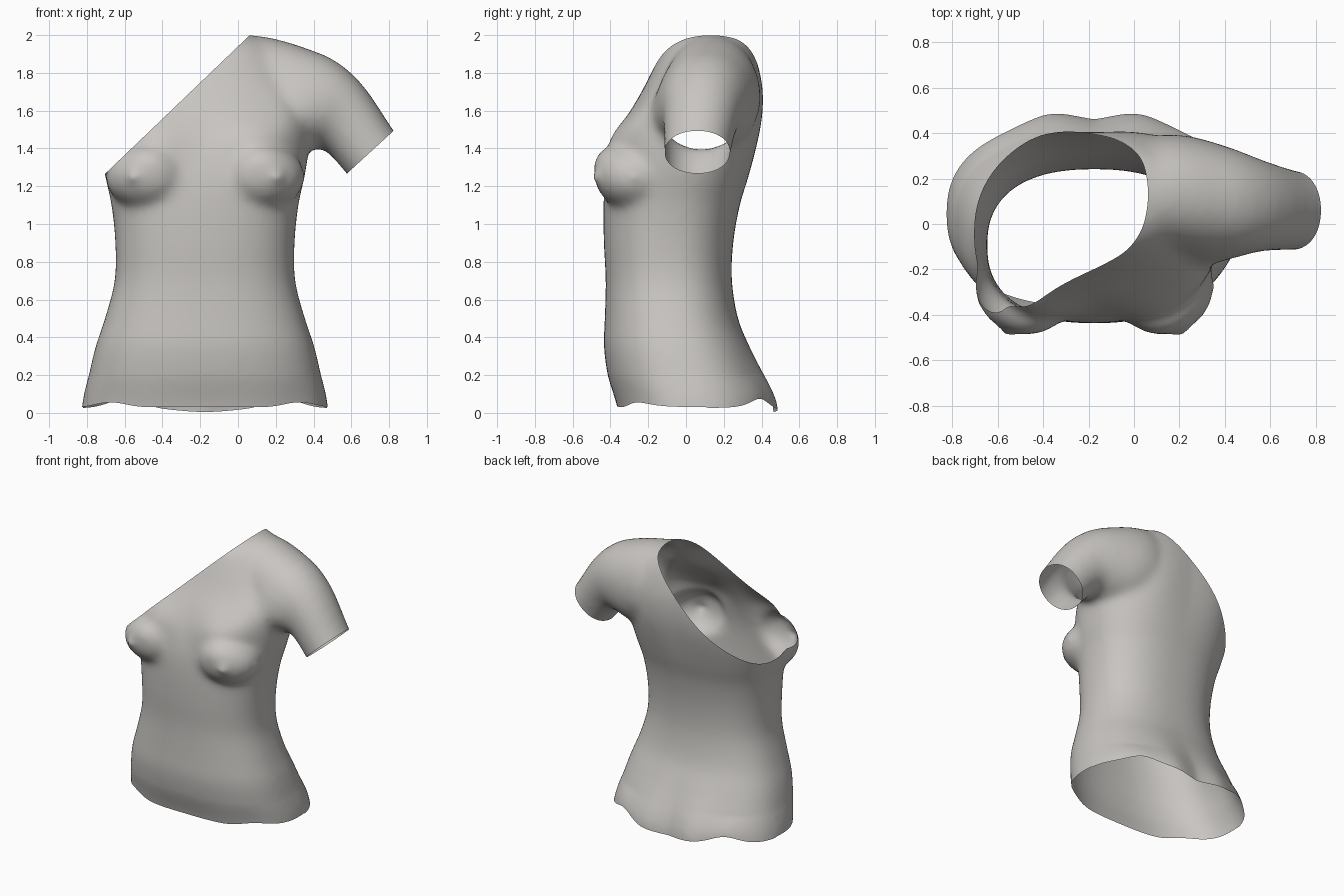
import bpy, bmesh, math
from mathutils import Vector, Matrix

cube = bpy.data.objects.get("Cube")
if cube:
    bpy.data.objects.remove(cube)

CX = -0.175   # body centre line
SIDES = 64
bm = bmesh.new()


def refine(rows, steps=5):
    """Catmull-Rom curve through rows of section values."""
    out = []
    for i in range(len(rows) - 1):
        a, b, c, d = (rows[min(max(i + k, 0), len(rows) - 1)] for k in (-1, 0, 1, 2))
        for s in range(steps):
            t = s / steps
            out.append([q + t / 2 * (r - p + t * (2 * p - 5 * q + 4 * r - e
                                                  + t * (3 * (q - r) + e - p)))
                        for p, q, r, e in zip(a, b, c, d)])
    return out + [rows[-1]]


def loft(rings):
    """Closed skin through rings of equal length."""
    loops = [[bm.verts.new(p) for p in ring] for ring in rings]
    for a, b in zip(loops, loops[1:]):
        for i in range(SIDES):
            j = (i + 1) % SIDES
            bm.faces.new((a[i], a[j], b[j], b[i]))
    bm.faces.new(loops[0][::-1])
    bm.faces.new(loops[-1])


def oval(centre, u, v, power):
    """Superellipse ring spanned by half axes u and v."""
    ring = []
    for i in range(SIDES):
        t = math.tau * i / SIDES
        c, s = math.cos(t), math.sin(t)
        ring.append(centre + u * math.copysign(abs(c) ** (2 / power), c)
                    + v * math.copysign(abs(s) ** (2 / power), s))
    return ring


def blob(centre, radii):
    m = Matrix.Translation(centre) @ Matrix.Diagonal((*radii, 1))
    bmesh.ops.create_uvsphere(bm, u_segments=32, v_segments=20, radius=1, matrix=m)


# Torso sections: height, half width, front y, back y
torso = [(-0.2, .67, -.33, .46), (0, .652, -.365, .455), (.1, .637, -.39, .435),
         (.2, .615, -.415, .4), (.35, .58, -.435, .335), (.5, .53, -.43, .275),
         (.7, .478, -.425, .243), (.9, .475, -.435, .25), (1.1, .495, -.437, .285),
         (1.25, .528, -.425, .33), (1.4, .55, -.385, .368), (1.55, .55, -.32, .395),
         (1.7, .51, -.235, .402), (1.82, .44, -.175, .385), (1.92, .37, -.12, .352),
         (1.98, .3, -.05, .31), (2.01, .18, .02, .24)]
loft([oval(Vector((CX, (f + b) / 2, z)), Vector((w, 0, 0)),
           Vector((0, (b - f) / 2, 0)), 2.4) for z, w, f, b in refine(torso)])

# Arm sections: top x, top z, bottom x, bottom z, centre y, half depth
arm = [(-.05, 1.98, -.08, 1.5, .13, .2), (.07, 2.0, .02, 1.45, .13, .23),
       (.2, 1.98, .13, 1.4, .13, .25), (.35, 1.935, .24, 1.37, .115, .255),
       (.52, 1.862, .35, 1.38, .095, .235), (.67, 1.725, .45, 1.395, .08, .2),
       (.825, 1.495, .575, 1.265, .06, .175), (.9, 1.4, .65, 1.17, .06, .172)]
loft([oval(Vector(((tx + bx) / 2, y, (tz + bz) / 2)),
           Vector(((tx - bx) / 2, 0, (tz - bz) / 2)), Vector((0, r, 0)), 2.1)
      for tx, tz, bx, bz, y, r in refine(arm)])

# Bust on both sides
for side in (-1, 1):
    blob((CX + side * .3, -.27, 1.25), (.23, .215, .175))
    blob((CX + side * .385, -.468, 1.25), (.03, .035, .03))

bmesh.ops.recalc_face_normals(bm, faces=bm.faces)
mesh = bpy.data.meshes.new("torso_shell")
bm.to_mesh(mesh)
bm.free()
body = bpy.data.objects.new("torso_shell", mesh)
bpy.context.collection.objects.link(body)

# Fuse the parts into one soft skin
fuse = body.modifiers.new("fuse", 'REMESH')
fuse.mode = 'VOXEL'
fuse.voxel_size = 0.022
soften = body.modifiers.new("soften", 'SMOOTH')
soften.factor = 0.5
soften.iterations = 18
dg = bpy.context.evaluated_depsgraph_get()
skin = bpy.data.meshes.new_from_object(body.evaluated_get(dg))
body.modifiers.clear()
body.data = skin

bm = bmesh.new()
bm.from_mesh(skin)


def bell(x, centre, width):
    return math.exp(-((x - centre) / width) ** 2)


def ramp(x, lo, hi):
    t = min(max((x - lo) / (hi - lo), 0), 1)
    return t * t * (3 - 2 * t)


# Soft swellings: upper bust, chest beside the arm, shoulder blades, seat
for v in bm.verts:
    x, y, z = v.co
    dx = abs(x - CX)
    front = ramp(-y, -.02, .15)
    back = ramp(y, .05, .25)
    v.co.y -= front * (.055 * bell(dx, .28, .17) * bell(z, 1.45, .13)
                       + .04 * bell(x, .3, .14) * bell(z, 1.55, .16))
    v.co.y += back * (.018 * bell(dx, .27, .2) * bell(z, 1.6, .28)
                      + .04 * bell(dx, .19, .15) * bell(z, 0, .25))


def cut(point, normal, keep=lambda c: True):
    """Slice the skin open and drop the outer side."""
    faces = [f for f in bm.faces if keep(f.calc_center_median())]
    geom = set(faces)
    for f in faces:
        geom.update(f.verts)
        geom.update(f.edges)
    bmesh.ops.bisect_plane(bm, geom=list(geom), plane_co=point,
                           plane_no=Vector(normal).normalized(), clear_outer=True)


cut((0, 0, 0), (0, 0, -1))
cut((-.72, 0, 1.25), (-.69, 0, .72))
cut((.7, 0, 1.38), (.22, 0, -.24), lambda c: c.x > .48 and c.z > 1.1)

# Wavy lower hem
for v in bm.verts:
    dx = abs(v.co.x - CX)
    if v.co.y > .1:
        hem = .025 - .02 * bell(dx, 0, .2) + .05 * bell(dx, .42, .12)
    else:
        hem = .025 + .03 * bell(dx, .5, .12) + .01 * bell(dx, 0, .3)
    if v.co.z < .2:
        v.co.z += hem * (1 - v.co.z / .2)

bm.to_mesh(skin)
bm.free()

# Stone colour
stone = bpy.data.materials.new("warm_grey_stone")
stone.use_nodes = True
colour = (.58, .56, .535, 1)
stone.diffuse_color = colour
stone.node_tree.nodes["Principled BSDF"].inputs["Base Color"].default_value = colour
skin.materials.clear()
skin.materials.append(stone)

bpy.ops.object.select_all(action='DESELECT')
body.select_set(True)
bpy.context.view_layer.objects.active = body
bpy.ops.object.shade_smooth_by_angle(angle=math.radians(50))
